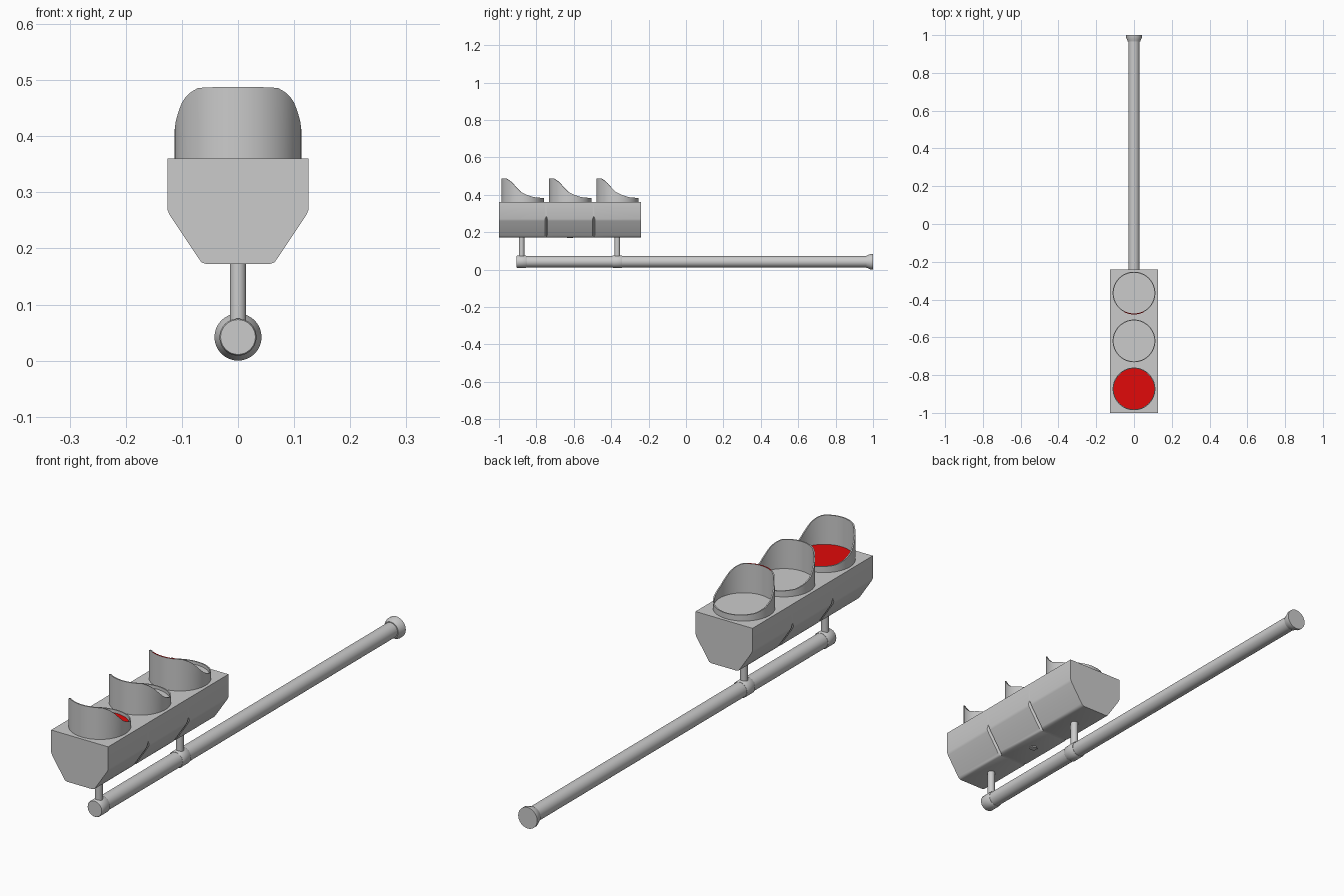
import bpy, bmesh, math
from mathutils import Matrix

if "Cube" in bpy.data.objects:
    bpy.data.objects.remove(bpy.data.objects["Cube"])

SIGNALS = [-0.873, -0.619, -0.366]   # y of each lamp
POSTS = [-0.879, -0.367]             # y of each mounting post
POLE_Z = 0.042


def make_mat(name, color):
    m = bpy.data.materials.new(name)
    m.diffuse_color = color
    m.use_nodes = True
    m.node_tree.nodes["Principled BSDF"].inputs["Base Color"].default_value = m.diffuse_color
    return m


red = make_mat("red_lens", (0.75, 0.003, 0.003, 1))


def finish(name, bm, mats=()):
    bmesh.ops.recalc_face_normals(bm, faces=bm.faces)
    me = bpy.data.meshes.new(name)
    bm.to_mesh(me)
    bm.free()
    ob = bpy.data.objects.new(name, me)
    bpy.context.collection.objects.link(ob)
    for m in mats:
        me.materials.append(m)
    bpy.ops.object.select_all(action='DESELECT')
    bpy.context.view_layer.objects.active = ob
    ob.select_set(True)
    bpy.ops.object.shade_smooth_by_angle(angle=math.radians(38))
    return ob


def loft(bm, rings):
    """Join closed rings of points and cap both ends."""
    vs = [[bm.verts.new(p) for p in r] for r in rings]
    n = len(vs[0])
    for a, b in zip(vs, vs[1:]):
        for i in range(n):
            j = (i + 1) % n
            bm.faces.new((a[i], a[j], b[j], b[i]))
    bm.faces.new(vs[0])
    bm.faces.new(vs[-1])


def turned_y(name, profile, n=32):
    """Turned part along y; profile is (y, radius)."""
    bm = bmesh.new()
    angs = [2 * math.pi * i / n for i in range(n)]
    loft(bm, [[(r * math.cos(a), y, POLE_Z + r * math.sin(a)) for a in angs]
              for y, r in profile])
    return finish(name, bm)


def upright(name, y, r, z0, z1, n=24, mats=()):
    bm = bmesh.new()
    bmesh.ops.create_cone(bm, cap_ends=True, segments=n, radius1=r, radius2=r,
                          depth=z1 - z0,
                          matrix=Matrix.Translation((0, y, (z0 + z1) / 2)))
    return finish(name, bm, mats)


# Housing: chamfered section lofted along y, pinched at the two seams
body = [(0.126, 0.36), (0.126, 0.27), (0.122, 0.26), (0.070, 0.182), (0.065, 0.175), (0.056, 0.172)]
seam = [(0.126, 0.36), (0.126, 0.285), (0.116, 0.268), (0.064, 0.190), (0.060, 0.180), (0.056, 0.172)]


def section(half, y):
    return [(x, y, z) for x, z in half] + [(-x, y, z) for x, z in reversed(half)]


rings = [section(body, -1.0)]
for y in (-0.747, -0.493):
    rings += [section(body, y - 0.007), section(seam, y), section(body, y + 0.007)]
rings.append(section(body, -0.24))
bm = bmesh.new()
loft(bm, rings)
finish("housing", bm)

# Plug under the housing
upright("housing_plug", -0.62, 0.016, 0.168, 0.175, 6)

# Visors: round shells whose rim sweeps from tall front to low back
RIM = [(-0.113, 0.488), (-0.088, 0.486), (-0.070, 0.475), (-0.052, 0.459),
       (-0.033, 0.437), (-0.010, 0.415), (0.02, 0.400), (0.06, 0.387), (0.113, 0.382)]


def rim_height(d):
    d = max(-0.113, min(0.113, d))
    for (a, za), (b, zb) in zip(RIM, RIM[1:]):
        if d <= b:
            return za + (zb - za) * (d - a) / (b - a)
    return RIM[-1][1]


def visor(name, cy, tip_red):
    n, ro, ri = 64, 0.113, 0.108
    bm = bmesh.new()
    cols = []
    for i in range(n):
        a = 2 * math.pi * i / n
        s, c = math.sin(a), math.cos(a)
        h = rim_height(ro * c)
        cols.append([bm.verts.new((r * s, cy + r * c, z)) for r, z in
                     ((ro, 0.355), (ro, h), (ri, h), (ri, 0.355))])
    for i in range(n):
        p, q = cols[i], cols[(i + 1) % n]
        for k in range(4):
            m = (k + 1) % 4
            f = bm.faces.new((p[k], q[k], q[m], p[m]))
            # painted front lip
            if tip_red and k == 1 and f.calc_center_median().y - cy < -0.099:
                f.material_index = 1
    grey = make_mat("visor_grey", (0.8, 0.8, 0.8, 1)) if tip_red else None
    return finish(name, bm, (grey, red) if tip_red else ())


for i, y in enumerate(SIGNALS):
    visor(f"visor_{i + 1}", y, i == 2)
    upright(f"lens_{i + 1}", y, 0.1085, 0.355, 0.37, 64, (red,) if i == 0 else ())

# Pole with flared foot flange
turned_y("pole", [(-0.90, 0.030), (0.97, 0.030)])
turned_y("pole_flange", [(0.965, 0.033), (0.972, 0.035), (0.988, 0.042), (1.0, 0.042)])

# Collars and posts holding the housing
for i, y in enumerate(POSTS):
    turned_y(f"collar_{i + 1}", [(y - 0.026, 0.031), (y - 0.023, 0.033),
                                 (y + 0.023, 0.033), (y + 0.026, 0.031)])
    upright(f"post_{i + 1}", y, 0.0145, POLE_Z, 0.18)
